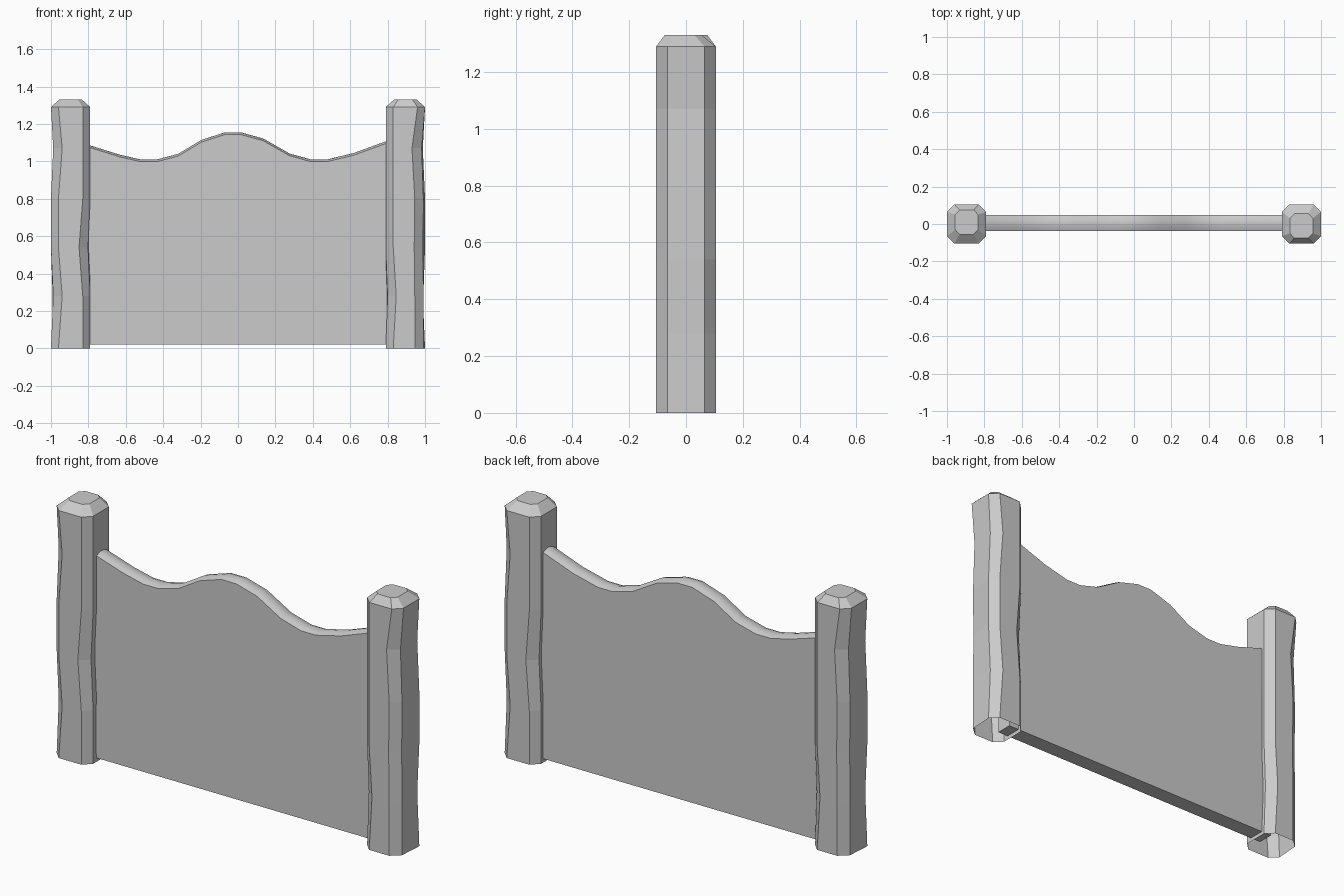
import bpy, bmesh, math

cube = bpy.data.objects.get("Cube")
if cube:
    bpy.data.objects.remove(cube, do_unlink=True)

# Single stone colour
stone = bpy.data.materials.new("stone_grey")
stone.use_nodes = True
grey = (0.6, 0.6, 0.6, 1)
stone.diffuse_color = grey
stone.node_tree.nodes["Principled BSDF"].inputs["Base Color"].default_value = grey


def finish(name, bm):
    bmesh.ops.recalc_face_normals(bm, faces=bm.faces)
    mesh = bpy.data.meshes.new(name)
    bm.to_mesh(mesh)
    bm.free()
    mesh.materials.append(stone)
    obj = bpy.data.objects.new(name, mesh)
    bpy.context.collection.objects.link(obj)
    return obj


def bridge(bm, rings, closed=True):
    for low, high in zip(rings, rings[1:]):
        n = len(low)
        for i in range(n if closed else n - 1):
            j = (i + 1) % n
            bm.faces.new((low[i], low[j], high[j], high[i]))


# Posts: chamfered columns with worn corners, open underneath
HALF, FLAT = 0.105, 0.065
LEVELS = (0, 0.28, 0.54, 0.8, 1.07, 1.29)
# Wear per corner at each level: front outer, front inner, back inner, back outer
WEAR = {(-1, -1): (0, .02, 0, 0, .02, 0),
        (1, -1): (0, 0, .02, 0, 0, 0),
        (1, 1): (0, .016, 0, 0, 0, 0),
        (-1, 1): (.015, .015, .018, .015, .03, 0)}


def post_ring(level):
    ring = []
    for (sx, sy), wear in WEAR.items():
        pair = [(sx * FLAT, sy * HALF), (sx * HALF, sy * FLAT)]
        if sx == sy:
            pair.reverse()
        for x, y in reversed(pair) if sx > 0 and sy < 0 or sx < 0 and sy > 0 else pair:
            inward = wear[level] * (1 if abs(x) == FLAT else 0.6)
            ring.append((x - sx * inward, y))
    return sorted(ring, key=lambda p: math.atan2(p[1], p[0]))


def make_post(name, cx, turn):
    bm = bmesh.new()
    rings = [[bm.verts.new((cx + turn * x, turn * y, z)) for x, y in post_ring(i)]
             for i, z in enumerate(LEVELS)]
    # Sloped cap
    rings.append([bm.verts.new((cx + turn * x * 0.58, turn * (y * 0.62 + 0.01), 1.33))
                  for x, y in post_ring(len(LEVELS) - 1)])
    bridge(bm, rings)
    bm.faces.new(rings[-1])
    return finish(name, bm)


make_post("right_post", -0.895, 1)
make_post("left_post", 0.895, -1)

# Wall panel: wavy top edge with a softly rounded crown
CREST = [(-.85, 1.105), (-.79, 1.085), (-.63, 1.035), (-.52, 1.01), (-.435, 1.01),
         (-.32, 1.04), (-.195, 1.115), (-.07, 1.155), (.015, 1.155), (.135, 1.122),
         (.275, 1.042), (.39, 1.01), (.475, 1.01), (.62, 1.045), (.785, 1.105), (.85, 1.125)]
FRONT, BACK, BOTTOM, STEPS = -0.037, 0.048, 0.02, 4

bm = bmesh.new()
sections = []
for x, z in CREST:
    section = [bm.verts.new((x, FRONT, BOTTOM))]
    for i in range(STEPS + 1):
        t = i / STEPS
        rise = 0.012 * (math.sin(math.pi * t) - 1)
        section.append(bm.verts.new((x, FRONT + (BACK - FRONT) * t, z + rise)))
    section.append(bm.verts.new((x, BACK, BOTTOM)))
    sections.append(section)
bridge(bm, sections)
for end in (sections[0], sections[-1]):
    bm.faces.new(end)
panel = finish("wall_panel", bm)

bpy.ops.object.select_all(action="DESELECT")
panel.select_set(True)
bpy.context.view_layer.objects.active = panel
bpy.ops.object.shade_smooth_by_angle(angle=math.radians(40))
